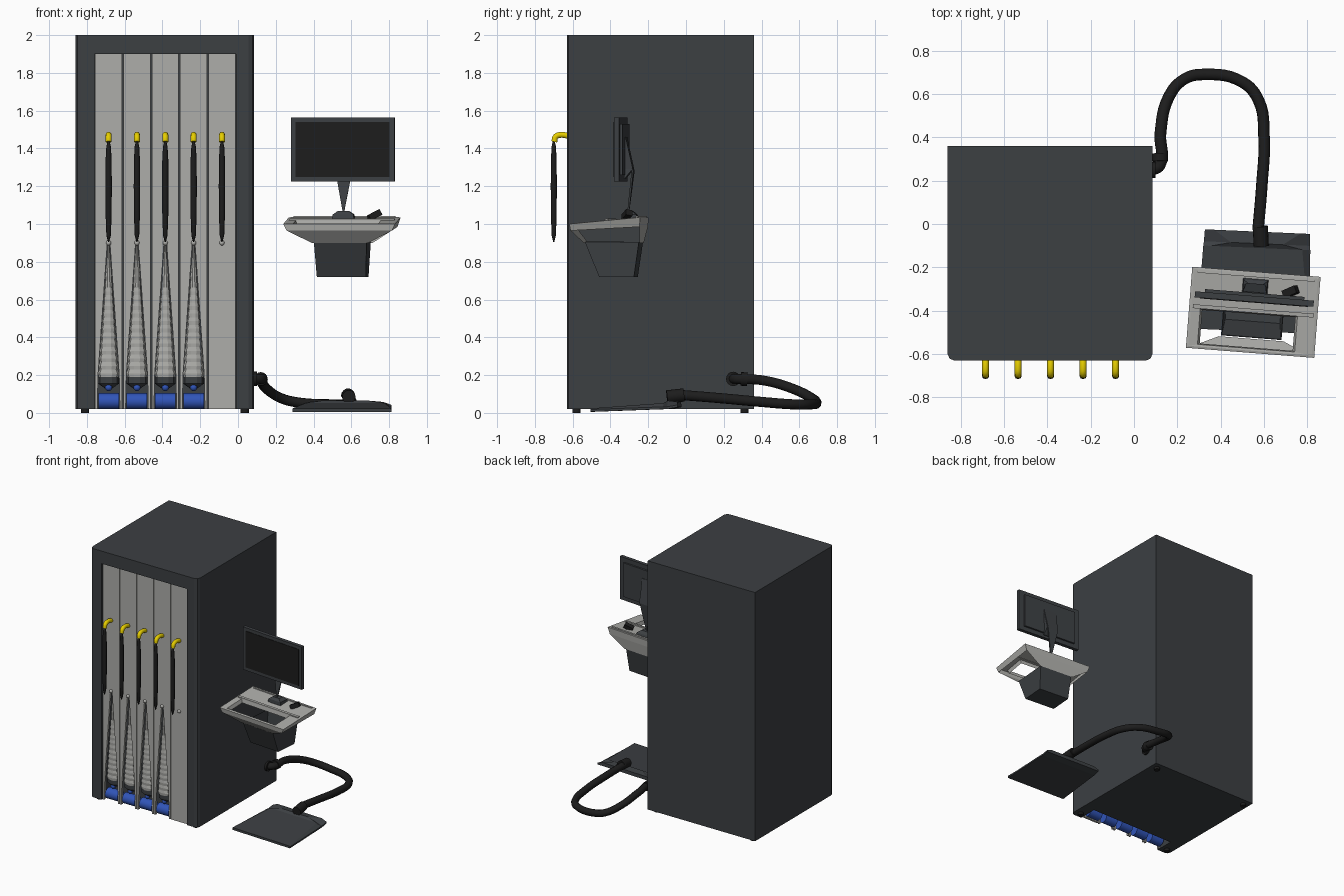
import bpy, bmesh
from math import sin, cos, pi, radians
from mathutils import Matrix, Vector

if "Cube" in bpy.data.objects:
    bpy.data.objects.remove(bpy.data.objects["Cube"])


def material(name, *rgb):
    m = bpy.data.materials.new(name)
    m.diffuse_color = (*rgb, 1)
    m.use_nodes = True
    m.node_tree.nodes["Principled BSDF"].inputs["Base Color"].default_value = m.diffuse_color
    return m


DARK = material("charcoal", .045, .05, .055)
BLACK = material("black", .012, .012, .012)
LIGHT = material("light_grey", .42, .42, .40)
YELLOW = material("yellow", .8, .62, .0)
BLUE = material("blue", .03, .09, .48)
I = Matrix()


def finish(bm, name, mat, M=I, smooth=False):
    bmesh.ops.recalc_face_normals(bm, faces=bm.faces[:])
    bm.transform(M)
    me = bpy.data.meshes.new(name)
    bm.to_mesh(me)
    bm.free()
    me.materials.append(mat)
    if smooth:
        me.shade_smooth()
    ob = bpy.data.objects.new(name, me)
    bpy.context.collection.objects.link(ob)
    return ob


def loft(name, rings, mat, M=I, cap=True, smooth=False, holes=()):
    """Bridge rings of points; holes lists (level, side) faces to open with a frame."""
    bm = bmesh.new()
    vs = [[bm.verts.new(p) for p in r] for r in rings]
    n = len(rings[0])
    faces = {}
    for i in range(len(vs) - 1):
        for j in range(n):
            k = (j + 1) % n
            faces[i, j] = bm.faces.new((vs[i][j], vs[i][k], vs[i + 1][k], vs[i + 1][j]))
    if cap:
        bm.faces.new(vs[0])
        bm.faces.new(vs[-1])
    cut = [faces[h] for h in holes]
    if cut:
        bmesh.ops.inset_individual(bm, faces=cut, thickness=.022)
        bmesh.ops.delete(bm, geom=cut, context='FACES')
    return finish(bm, name, mat, M, smooth)


def rect(x, y0, y1, z0, z1, cx=0):
    return [(cx - x, y0, z0), (cx + x, y0, z0), (cx + x, y1, z1), (cx - x, y1, z1)]


def box(name, x0, x1, y0, y1, z0, z1, mat, M=I):
    c, h = (x0 + x1) / 2, (x1 - x0) / 2
    return loft(name, [rect(h, y0, y1, z, z, c) for z in (z0, z1)], mat, M)


def circle(c, rx, ry, n):
    return [(c[0] + rx * cos(2 * pi * i / n), c[1] + ry * sin(2 * pi * i / n), c[2])
            for i in range(n)]


def ball(name, c, r, mat):
    bm = bmesh.new()
    bmesh.ops.create_uvsphere(bm, u_segments=10, v_segments=6, radius=r)
    return finish(bm, name, mat, Matrix.Translation(c), True)


def rod(name, a, b, r, mat, n=16, M=I):
    a, b = Vector(a), Vector(b)
    bm = bmesh.new()
    bmesh.ops.create_cone(bm, cap_ends=True, segments=n, radius1=r, radius2=r,
                          depth=(b - a).length)
    T = Matrix.Translation((a + b) / 2) @ (b - a).to_track_quat('Z', 'Y').to_matrix().to_4x4()
    ob = finish(bm, name, mat, M @ T, True)
    ob.data.set_sharp_from_angle(angle=radians(40))
    return ob


def tube(name, pts, r, mat, res=6):
    cu = bpy.data.curves.new(name, 'CURVE')
    cu.dimensions = '3D'
    cu.bevel_depth, cu.bevel_resolution, cu.resolution_u = r, 3, res
    cu.use_fill_caps = True
    s = cu.splines.new('BEZIER')
    s.bezier_points.add(len(pts) - 1)
    for b, p in zip(s.bezier_points, pts):
        b.co = p
        b.handle_left_type = b.handle_right_type = 'AUTO'
    cu.materials.append(mat)
    ob = bpy.data.objects.new(name, cu)
    bpy.context.collection.objects.link(ob)


# Cabinet with rounded front corners and a front bay open at the bottom
outline = [(.085, .36), (-.86, .36), (-.86, -.60), (-.851, -.621), (-.83, -.63),
           (.055, -.63), (.076, -.621), (.085, -.60)]
cabinet = loft("cabinet", [[(x, y, z) for x, y in outline] for z in (.02, 2)], DARK)
cutter = box("bay_cutter", -.76, -.01, -1, -.48, -.1, 1.9, DARK)
mod = cabinet.modifiers.new("bay", 'BOOLEAN')
mod.object, mod.solver = cutter, 'EXACT'
bpy.context.view_layer.objects.active = cabinet
bpy.ops.object.modifier_apply(modifier="bay")
bpy.data.objects.remove(cutter)
for x in (-.81, .035):
    for y in (-.58, .31):
        rod("foot", (x, y, 0), (x, y, .03), .022, BLACK, 12)

# Five columns: panel, hook, hanging strap, ribbed cone and roller
half = [(.007, .90), (.056, .20), (.06, .02), (.071, .02), (.071, 1.9)]
for c in range(5):
    cx = -.685 + .15 * c
    if c < 4:
        poly = half + [(-x, z) for x, z in reversed(half)]
    else:
        poly = [(.071, .02), (.071, 1.9), (-.071, 1.9), (-.071, .02)]
    loft("column_panel", [[(cx + x, y, z) for x, z in poly] for y in (-.617, -.60)], LIGHT)
    tube("hook", [(cx, -.61, 1.462), (cx, -.66, 1.472), (cx, -.69, 1.462), (cx, -.697, 1.435)],
         .016, YELLOW, 4)
    loft("hanging_strap", [circle((cx, -.70, z), r, r * .95, 8) for z, r in
                           ((.905, .003), (.94, .012), (1.05, .016), (1.2, .017),
                            (1.34, .016), (1.41, .012), (1.445, .004))], BLACK, smooth=True)
    ball("strap_anchor", (cx, -.617, .90), .014, LIGHT)
    rod("roller", (cx - .054, -.575, .062), (cx + .054, -.575, .062), .042, BLUE)
    if c < 4:
        rings = []
        for i in range(37):
            t = i / 36
            r = .054 * (1 - t) + .005
            r *= 1 if i % 2 else .88
            rings.append(circle((cx, -.585, .19 + .71 * t), r, .012 + r * .42, 10))
        loft("ribbed_cone", rings, LIGHT)
        loft("cone_collar", [circle((cx, -.575, z), r, r * .7, 10)
                             for z, r in ((.13, .02), (.155, .055), (.19, .055))], DARK)
        ball("roller_knob", (cx, -.59, .135), .02, BLUE)

# Work station, turned slightly clockwise
W = Matrix.Translation((.55, -.41, 0)) @ Matrix.Rotation(radians(-4.5), 4, 'Z')
loft("tray", [rect(.15, -.12, .175, .90, .90),
              rect(.28, -.18, .187, .965, .985),
              rect(.297, -.185, .19, 1.0, 1.035),
              rect(.285, -.175, .18, 1.003, 1.036),
              rect(.225, -.165, .0, 1.002, 1.018, -.02),
              rect(.215, -.16, -.005, .975, .99, -.02)],
     LIGHT, W, cap=False, holes=((0, 1), (0, 3)))
bin_ob = loft("bin", [rect(.13, -.04, .145, .72, .72), rect(.14, -.115, .172, .905, .905)],
              DARK, W, cap=False)
loft("bin_floor", [rect(.13, -.04, .145, .72, .72), rect(.13, -.042, .146, .727, .727)], DARK, W)
bin_ob.modifiers.new("wall", 'SOLIDIFY').thickness = .005
box("tray_back_rib", -.27, .27, .165, .18, 1.03, 1.042, LIGHT, W)
loft("tray_divider", [rect(.28, .0, .018, 1.015, 1.017), rect(.28, .0, .018, 1.027, 1.029)], LIGHT, W)
loft("stand_base", [rect(.06, .07, .16, 1.015, 1.025), rect(.055, .075, .15, 1.05, 1.05),
                    rect(.03, .09, .13, 1.068, 1.068)], DARK, W)
H = W @ Matrix.Translation((.165, .11, 1.045)) @ Matrix.Rotation(radians(-28), 4, 'Y') \
    @ Matrix.Rotation(radians(25), 4, 'Z')
box("handset", -.035, .035, -.018, .018, -.015, .018, BLACK, H)

# Monitor: body, screen and pointed bracket
box("monitor", -.275, .275, .05, .078, 1.225, 1.565, DARK, W)
box("monitor_back", -.23, .23, .078, .092, 1.26, 1.53, DARK, W)
box("screen", -.25, .25, .047, .052, 1.25, 1.54, BLACK, W)
loft("monitor_bracket", [[(-w, y, z), (w, y, z), (w, y + .01, z), (-w, y + .01, z)]
                         for y, z, w in ((.085, 1.46, .055), (.125, 1.28, .044),
                                         (.10, 1.065, .004))], DARK, W)
loft("bracket_mount", [rect(.055, .085, .09, 1.24, 1.24), rect(.05, .085, .13, 1.29, 1.29),
                       rect(.055, .085, .09, 1.45, 1.45)], DARK, W)

# Floor nozzle: thin wedge widening to the front
N = Matrix.Translation((.56, -.26, 0)) @ Matrix.Rotation(radians(-2.5), 4, 'Z')


def slab(y, w, z0, z1, wt):
    return [(-w, y, z0), (w, y, z0), (w, y, z0 + .012), (wt, y, z1), (-wt, y, z1), (-w, y, z0 + .012)]


loft("floor_nozzle", [slab(-.235, .262, .006, .024, .26), slab(.15, .247, .02, .052, .21),
                      slab(.17, .245, .02, .065, .12), slab(.225, .243, .03, .058, .20)], DARK, N)
rod("nozzle_neck", (.02, .16, .085), (.012, .25, .095), .035, BLACK, M=N)

# Hose and its wall fitting
tube("hose", [(.085, .25, .18), (.118, .27, .18), (.122, .42, .17), (.16, .585, .12),
              (.235, .67, .075), (.32, .69, .055), (.50, .655, .045), (.575, .57, .045),
              (.60, .40, .058), (.59, .18, .078), (.572, -.03, .095)], .027, BLACK)
rod("wall_flange", (.08, .25, .18), (.10, .25, .18), .038, BLACK)
rod("hose_collar", (.121, .29, .18), (.121, .325, .178), .036, BLACK)
